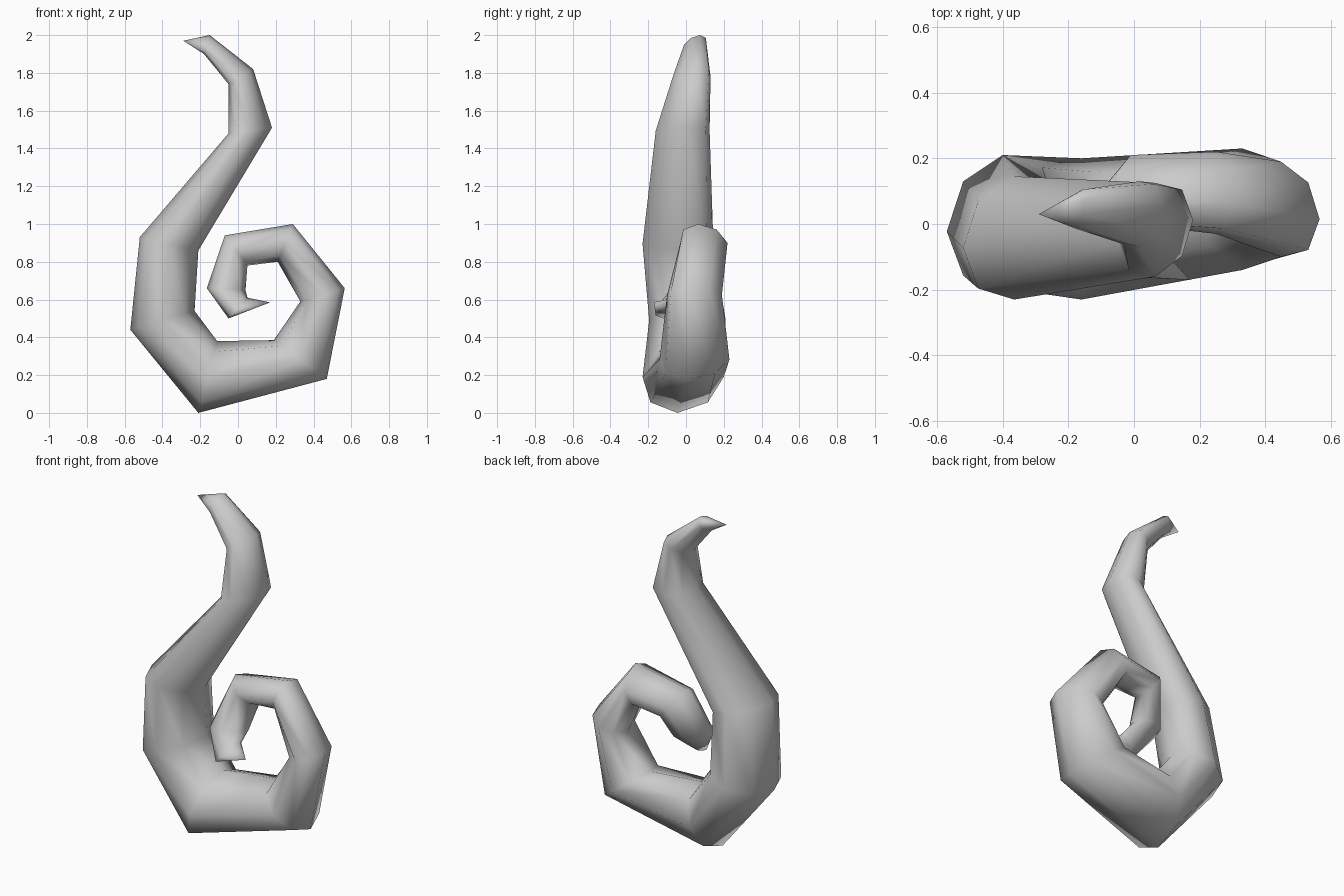
import bpy, bmesh
from math import cos, sin, pi
from mathutils import Vector

if "Cube" in bpy.data.objects:
    bpy.data.objects.remove(bpy.data.objects["Cube"])

SIDES = 8
# Mitred rings from top to coil end: coil-side x, z, far-side x, z, y front, y back
rings = [
    (-0.15, 2.00, -0.18, 1.90, -0.01, 0.10),
    (0.08, 1.82, -0.05, 1.74, -0.07, 0.13),
    (0.18, 1.51, -0.05, 1.48, -0.16, 0.125),
    (-0.21, 0.86, -0.52, 0.93, -0.23, 0.145),
    (-0.23, 0.54, -0.57, 0.44, -0.195, 0.21),
    (-0.11, 0.38, -0.21, 0.00, -0.23, 0.20),
    (0.19, 0.385, 0.47, 0.18, -0.14, 0.23),
    (0.33, 0.59, 0.565, 0.66, -0.10, 0.19),
    (0.21, 0.80, 0.29, 1.00, -0.03, 0.22),
    (0.05, 0.78, -0.07, 0.94, 0.00, 0.21),
    (0.04, 0.65, -0.165, 0.66, -0.08, 0.11),
    (0.05, 0.61, -0.05, 0.50, -0.16, -0.02),
]
TOP_TIP, COIL_TIP = (-0.29, 0.03, 1.97), (0.17, -0.17, 0.585)
LEAN = 0.03  # the outer edge sits slightly towards the front

bm = bmesh.new()


def add_ring(ax, az, bx, bz, y0, y1):
    centre = Vector(((ax + bx) / 2, (y0 + y1) / 2, (az + bz) / 2))
    across = Vector(((ax - bx) / 2, LEAN, (az - bz) / 2))
    depth = Vector((0, (y1 - y0) / 2, 0))
    return [bm.verts.new(centre + across * cos(2 * pi * i / SIDES) + depth * sin(2 * pi * i / SIDES))
            for i in range(SIDES)]


# Tapered tube
loops = [add_ring(*r) for r in rings]
for a, b in zip(loops, loops[1:]):
    for i in range(SIDES):
        j = (i + 1) % SIDES
        bm.faces.new((a[i], a[j], b[j], b[i]))

# Pointed ends
for tip, loop in ((TOP_TIP, loops[0]), (COIL_TIP, loops[-1])):
    v = bm.verts.new(tip)
    for i in range(SIDES):
        bm.faces.new((loop[i], loop[(i + 1) % SIDES], v))

bmesh.ops.recalc_face_normals(bm, faces=bm.faces[:])
for f in bm.faces:
    f.smooth = True
mesh = bpy.data.meshes.new("curled_tentacle")
bm.to_mesh(mesh)
bm.free()
bpy.context.collection.objects.link(bpy.data.objects.new("curled_tentacle", mesh))
